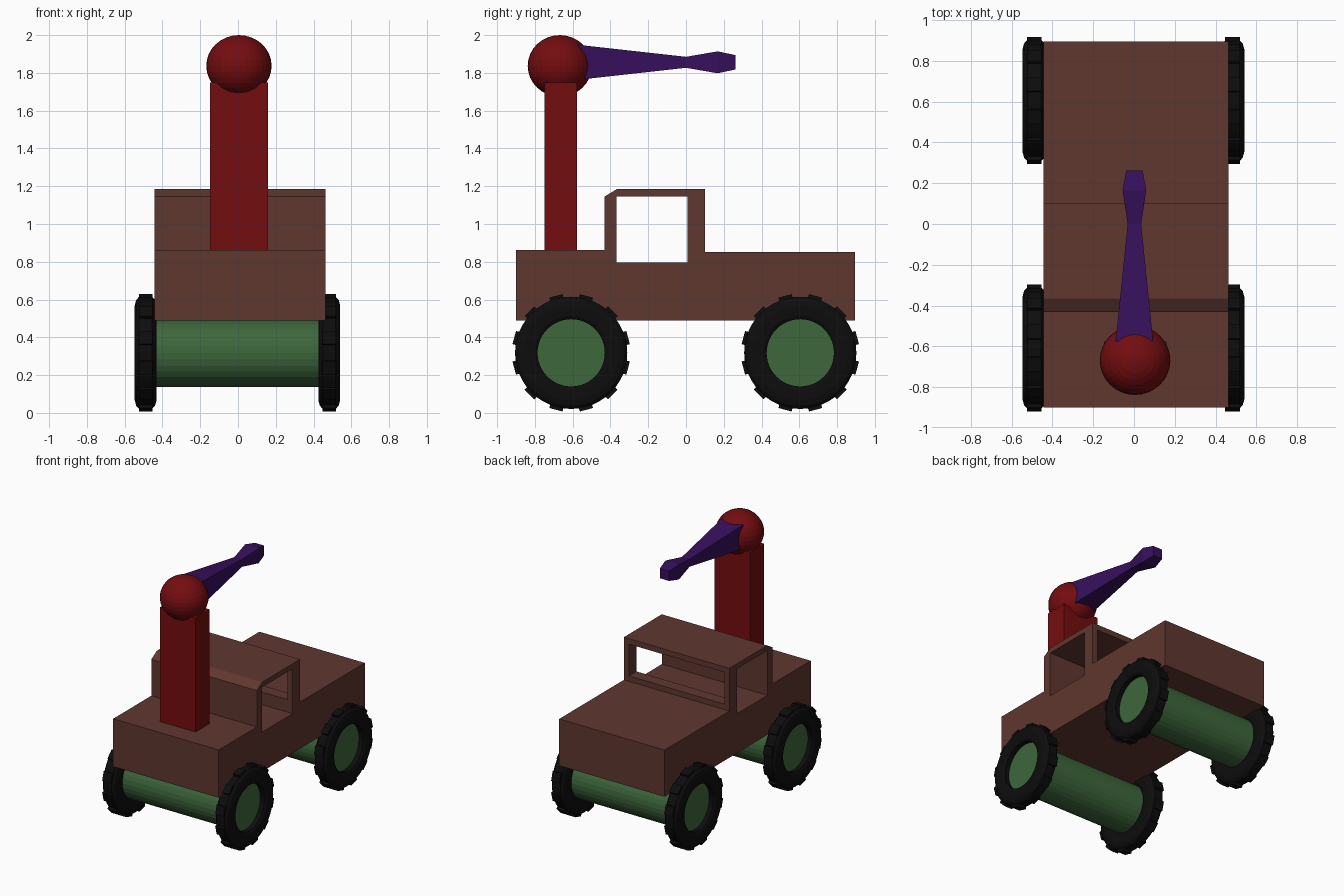
import bpy, bmesh, math
from mathutils import Matrix, Vector

if "Cube" in bpy.data.objects:
    bpy.data.objects.remove(bpy.data.objects["Cube"])


def material(name, rgb):
    m = bpy.data.materials.new(name)
    m.diffuse_color = (*rgb, 1)
    m.use_nodes = True
    m.node_tree.nodes["Principled BSDF"].inputs["Base Color"].default_value = m.diffuse_color
    return m


BROWN = material("brown", (0.115, 0.038, 0.029))
GREEN = material("green", (0.047, 0.135, 0.045))
RED = material("dark red", (0.175, 0.004, 0.005))
PURPLE = material("purple", (0.038, 0.005, 0.108))
BLACK = material("black", (0.004, 0.004, 0.004))


def finish(bm, name, mat):
    bmesh.ops.recalc_face_normals(bm, faces=bm.faces)
    me = bpy.data.meshes.new(name)
    bm.to_mesh(me)
    bm.free()
    ob = bpy.data.objects.new(name, me)
    bpy.context.collection.objects.link(ob)
    me.materials.append(mat)
    return ob


def add_box(bm, lo, hi, turn=Matrix()):
    lo, hi = Vector(lo), Vector(hi)
    place = Matrix.Translation((lo + hi) / 2) @ Matrix.Diagonal((*(hi - lo), 1))
    bmesh.ops.create_cube(bm, size=1, matrix=turn @ place)


def box(name, lo, hi, mat):
    bm = bmesh.new()
    add_box(bm, lo, hi)
    return finish(bm, name, mat)


# Body: side profile (y, z) extruded across x
profile = [(-0.9, 0.49), (0.895, 0.49), (0.895, 0.853), (0.1, 0.853), (0.1, 1.185),
           (-0.365, 1.185), (-0.432, 1.145), (-0.432, 0.862), (-0.9, 0.862)]
bm = bmesh.new()
face = bm.faces.new([bm.verts.new((-0.443, y, z)) for y, z in profile])
side = bmesh.ops.extrude_face_region(bm, geom=[face])["geom"]
bmesh.ops.translate(bm, vec=(0.907, 0, 0), verts=[v for v in side if isinstance(v, bmesh.types.BMVert)])
body = finish(bm, "truck_body", BROWN)

# Cab openings: side windows through the cab, then the window in its +y wall
cutters = [box("side_window_cutter", (-0.6, -0.367, 0.797), (0.6, 0.008, 1.145), BROWN),
           box("end_window_cutter", (-0.4, -0.1, 0.895), (0.42, 0.2, 1.142), BROWN)]
for c in cutters:
    mod = body.modifiers.new(c.name, "BOOLEAN")
    mod.operation, mod.solver, mod.object = "DIFFERENCE", "EXACT", c
bpy.context.view_layer.update()
cut_mesh = bpy.data.meshes.new_from_object(body.evaluated_get(bpy.context.evaluated_depsgraph_get()))
body.modifiers.clear()
body.data = cut_mesh
for c in cutters:
    bpy.data.objects.remove(c)

# Crane post and ball joint
box("crane_post", (-0.147, -0.75, 0.85), (0.16, -0.577, 1.75), RED)
bm = bmesh.new()
bmesh.ops.create_uvsphere(bm, u_segments=32, v_segments=16, radius=1,
                          matrix=Matrix.Translation((0.005, -0.668, 1.837)) @ Matrix.Diagonal((0.173, 0.17, 0.163, 1)))
finish(bm, "crane_ball", RED)

# Crane arm: square sections (y, half width, half height) joined along y
sections = [(-0.575, 0.092, 0.093), (0.0, 0.033, 0.029), (0.167, 0.058, 0.058), (0.262, 0.04, 0.038)]
bm = bmesh.new()
rings = [[bm.verts.new((0.002 + sx * w, y, 1.856 + sz * h)) for sx, sz in ((-1, -1), (1, -1), (1, 1), (-1, 1))]
         for y, w, h in sections]
for a, b in zip(rings, rings[1:]):
    for i in range(4):
        j = (i + 1) % 4
        bm.faces.new((a[i], a[j], b[j], b[i]))
bm.faces.new(rings[0])
bm.faces.new(rings[-1])
finish(bm, "crane_arm", PURPLE)

# Tyre: rounded closed section (x, radius) turned about x, plus twelve tread blocks
half = [(0.045, 0.178), (0.055, 0.195), (0.058, 0.25), (0.05, 0.28), (0.034, 0.297)]
section = half + [(-x, r) for x, r in reversed(half)]
STEPS = 48


def tyre(name, centre):
    bm = bmesh.new()
    loops = []
    for k in range(STEPS):
        a = math.tau * k / STEPS
        loops.append([bm.verts.new((x, r * math.cos(a), r * math.sin(a))) for x, r in section])
    n = len(section)
    for k in range(STEPS):
        p, q = loops[k], loops[(k + 1) % STEPS]
        for i in range(n):
            bm.faces.new((p[i], p[(i + 1) % n], q[(i + 1) % n], q[i]))
    for k in range(12):
        turn = Matrix.Rotation(math.radians(15 + 30 * k), 4, "X")
        add_box(bm, (-0.036, -0.036, 0.28), (0.036, 0.036, 0.312), turn)
    bmesh.ops.translate(bm, vec=centre, verts=bm.verts)
    finish(bm, name, BLACK)


# Axles and wheels
for end, y in (("front", -0.608), ("back", 0.605)):
    bm = bmesh.new()
    bmesh.ops.create_cone(bm, cap_ends=True, segments=32, radius1=0.18, radius2=0.18, depth=0.99,
                          matrix=Matrix.Translation((-0.003, y, 0.318)) @ Matrix.Rotation(math.pi / 2, 4, "Y"))
    finish(bm, end + "_axle", GREEN)
    for label, s in (("left", -1), ("right", 1)):
        tyre(f"{end}_{label}_tyre", (s * 0.486 - 0.003, y, 0.318))
